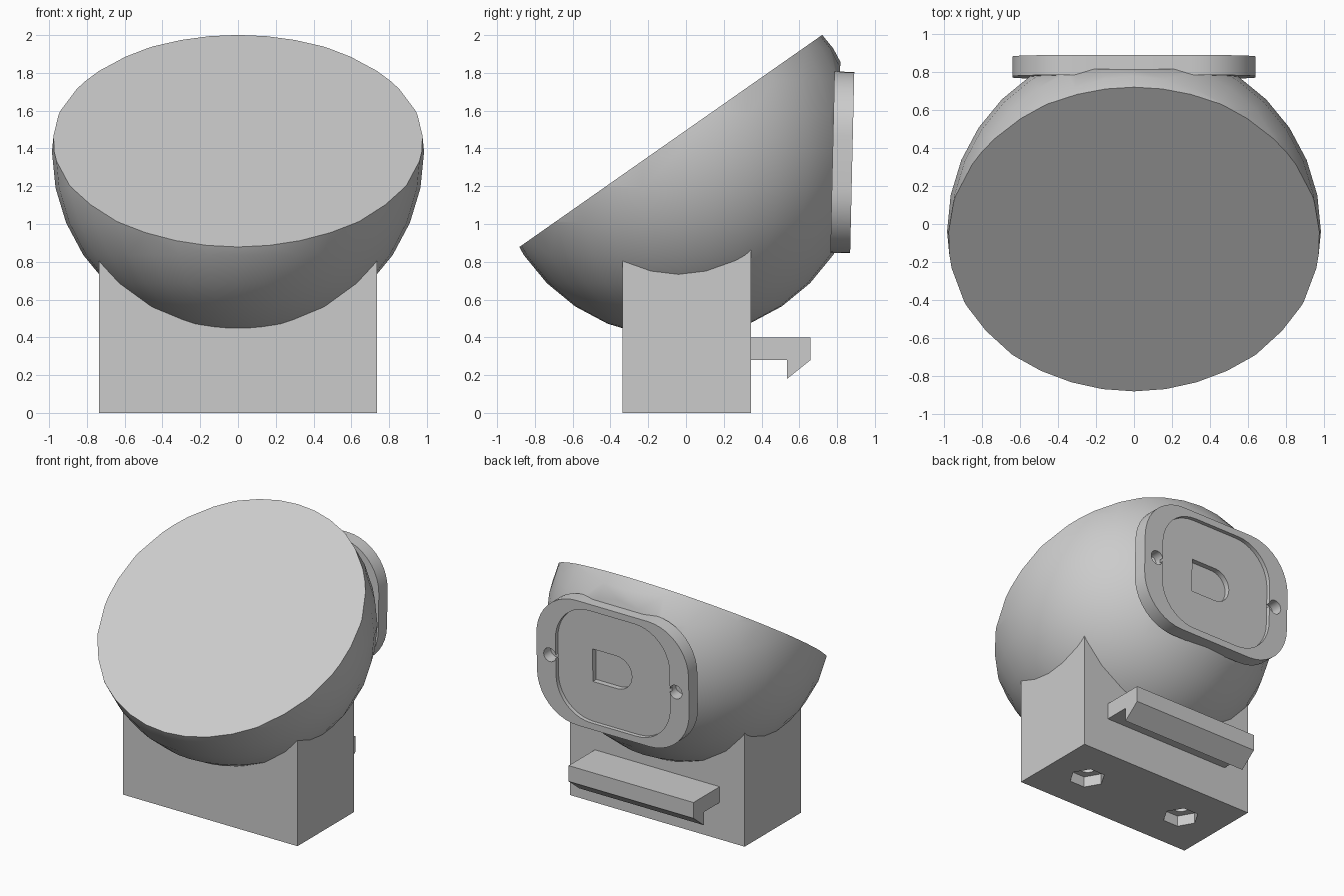
import bpy, bmesh, math
from mathutils import Matrix, Vector

if "Cube" in bpy.data.objects:
    bpy.data.objects.remove(bpy.data.objects["Cube"])

grey = bpy.data.materials.new("grey")
grey.diffuse_color = (0.6, 0.6, 0.6, 1)
grey.use_nodes = True
grey.node_tree.nodes["Principled BSDF"].inputs["Base Color"].default_value = grey.diffuse_color


def make_object(name, bm, matrix=None):
    bmesh.ops.recalc_face_normals(bm, faces=bm.faces[:])
    mesh = bpy.data.meshes.new(name)
    bm.to_mesh(mesh)
    bm.free()
    mesh.materials.append(grey)
    if matrix:
        mesh.transform(matrix)
    ob = bpy.data.objects.new(name, mesh)
    bpy.context.collection.objects.link(ob)
    return ob


def prism(name, points, z0, z1, matrix=None):
    """Extrude a flat outline from z0 to z1, then place it."""
    bm = bmesh.new()
    face = bm.faces.new([bm.verts.new((x, y, z0)) for x, y in points])
    ext = bmesh.ops.extrude_face_region(bm, geom=[face])
    verts = [g for g in ext["geom"] if isinstance(g, bmesh.types.BMVert)]
    bmesh.ops.translate(bm, verts=verts, vec=(0, 0, z1 - z0))
    return make_object(name, bm, matrix)


def arc(cx, cy, r, a0, a1, n):
    return [(cx + r * math.cos(math.radians(a0 + (a1 - a0) * i / n)),
             cy + r * math.sin(math.radians(a0 + (a1 - a0) * i / n)))
            for i in range(n + 1)]


def ring(cx, cy, r, n):
    return arc(cx, cy, r, 0, 360, n)[:-1]


def rounded_rect(w, h, r):
    x, y = w / 2 - r, h / 2 - r
    return (arc(x, y, r, 0, 90, 10) + arc(-x, y, r, 90, 180, 10)
            + arc(-x, -y, r, 180, 270, 10) + arc(x, -y, r, 270, 360, 10))


def rect(x, y0, y1):
    return [(-x, y0), (x, y0), (x, y1), (-x, y1)]


def cut(ob, cutters):
    bpy.context.view_layer.objects.active = ob
    for c in cutters:
        c.hide_render = True
        mod = ob.modifiers.new("cut", 'BOOLEAN')
        mod.operation, mod.solver, mod.object = 'DIFFERENCE', 'EXACT', c
        bpy.ops.object.modifier_apply(modifier=mod.name)
        bpy.data.objects.remove(c, do_unlink=True)


def smooth(ob):
    bpy.ops.object.select_all(action='DESELECT')
    ob.select_set(True)
    bpy.context.view_layer.objects.active = ob
    bpy.ops.object.shade_smooth_by_angle(angle=math.radians(30))


# Frame of the back plate: local z points into the ball
tilt = math.radians(88.7)
plate_frame = Matrix.Translation((0, 0.88, 1.325)) @ Matrix.Rotation(tilt, 4, 'X')
outward = Vector((0, math.sin(tilt), -math.cos(tilt)))

# Ball, cut flat by the slanted face and behind the back plate
bm = bmesh.new()
bmesh.ops.create_uvsphere(bm, u_segments=32, v_segments=16, radius=0.985,
                          matrix=Matrix.Translation((0, -0.04, 1.383)))
slant = math.radians(35)
for co, normal in (((0, -0.08, 1.44), (0, -math.sin(slant), math.cos(slant))),
                   (Vector((0, 0.88, 1.325)) - outward * 0.075, outward)):
    res = bmesh.ops.bisect_plane(bm, geom=bm.verts[:] + bm.edges[:] + bm.faces[:],
                                 plane_co=co, plane_no=normal, clear_outer=True)
    rim = [g for g in res["geom_cut"] if isinstance(g, bmesh.types.BMEdge)]
    bmesh.ops.contextual_create(bm, geom=rim)
ball = make_object("ball_body", bm)
smooth(ball)

# Base block with hex nut pockets and bolt holes underneath
base = prism("base_block", rect(0.735, -0.335, 0.345), 0, 0.88)
for x in (-0.42, 0.42):
    cut(base, [prism("nut_cutter", ring(x, 0, 0.125, 6), -0.1, 0.08),
               prism("bolt_cutter", ring(x, 0, 0.06, 20), -0.1, 0.3)])
smooth(base)

# Hooked clip on the back of the base, profile in y and z swept along x
along_x = Matrix(((0, 0, 1, 0), (1, 0, 0, 0), (0, 1, 0, 0), (0, 0, 0, 1)))
prism("back_clip", [(0.34, 0.40), (0.66, 0.40), (0.66, 0.28), (0.535, 0.18),
                    (0.535, 0.28), (0.34, 0.28)], -0.525, 0.525, along_x)

# Back plate with shallow recess, centre pocket and two screw holes
plate = prism("back_plate", rounded_rect(1.28, 0.96, 0.34), 0, 0.105, plate_frame)
pocket = [(0.19, -0.125), (0.19, 0.125)] + arc(-0.015, 0, 0.125, 90, 270, 14)
cut(plate, [prism("recess_cutter", rounded_rect(0.96, 0.86, 0.29), -0.1, 0.03, plate_frame),
            prism("pocket_cutter", pocket, -0.1, 0.07, plate_frame)]
    + [prism("screw_cutter", ring(x, 0, 0.052, 20), -0.1, 0.085, plate_frame)
       for x in (-0.53, 0.53)])
smooth(plate)
